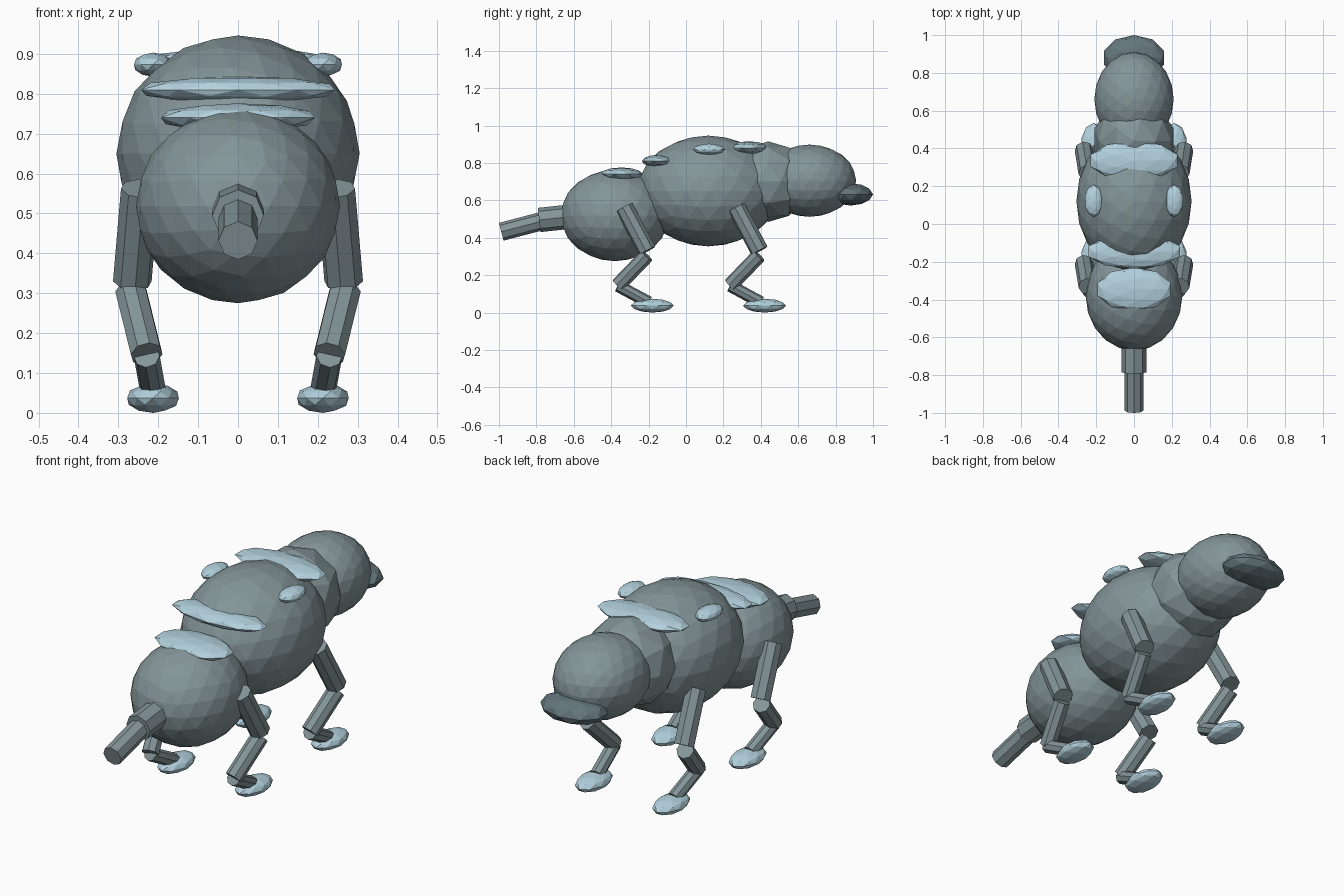
import bpy
from mathutils import Vector

if "Cube" in bpy.data.objects:
    bpy.data.objects.remove(bpy.data.objects["Cube"])


def material(name, rgb):
    m = bpy.data.materials.new(name)
    m.diffuse_color = (*rgb, 1)
    m.use_nodes = True
    m.node_tree.nodes["Principled BSDF"].inputs["Base Color"].default_value = m.diffuse_color
    return m


GREY = material("slate grey", (0.23, 0.30, 0.315))
BLUE = material("pale blue", (0.45, 0.64, 0.73))
DARK = material("dark slate", (0.125, 0.18, 0.20))


def finish(name, mat):
    ob = bpy.context.object
    ob.name = name
    ob.data.materials.append(mat)
    return ob


def blob(name, centre, radii, mat, detail=2):
    """Faceted ellipsoid."""
    bpy.ops.mesh.primitive_ico_sphere_add(subdivisions=detail, radius=1, location=centre)
    ob = finish(name, mat)
    ob.scale = radii
    return ob


def rod(name, start, end, radius, mat):
    """Eight-sided cylinder between two points."""
    a, b = Vector(start), Vector(end)
    bpy.ops.mesh.primitive_cylinder_add(vertices=8, radius=radius, depth=(b - a).length,
                                        location=(a + b) / 2)
    ob = finish(name, mat)
    ob.rotation_euler = (b - a).to_track_quat('Z', 'Y').to_euler()
    return ob


# Torso, haunches, neck and head
blob("torso", (0, 0.12, 0.65), (0.305, 0.38, 0.296), GREY, 3)
blob("haunches", (0, -0.38, 0.519), (0.256, 0.29, 0.244), GREY, 3)
blob("neck", (0, 0.44, 0.70), (0.22, 0.22, 0.215), GREY)
blob("head", (0, 0.66, 0.705), (0.21, 0.25, 0.193), GREY, 3)
blob("beak", (0, 0.88, 0.632), (0.168, 0.12, 0.06), DARK)

# Tail in two steps
rod("tail_base", (0, -0.60, 0.515), (0, -0.785, 0.495), 0.065, GREY)
rod("tail_tip", (0, -0.74, 0.497), (0, -0.988, 0.432), 0.049, GREY)

# Back plates
blob("rear_plate", (0, -0.345, 0.74), (0.203, 0.115, 0.036), BLUE)
blob("middle_plate", (0, -0.145, 0.81), (0.256, 0.092, 0.034), BLUE)
blob("shoulder_plate", (0, 0.335, 0.88), (0.242, 0.105, 0.036), BLUE)

for side, s in (("left", -1), ("right", 1)):
    blob(f"flank_plate_{side}", (s * 0.213, 0.123, 0.873), (0.05, 0.085, 0.03), BLUE)
    # Jointed legs: one pair by the head, one pair by the tail
    for place, dy in (("head_end", 0.0), ("tail_end", -0.6)):
        tag = f"{place}_{side}"
        rod(f"thigh_{tag}", (s * 0.245, 0.27 + dy, 0.562), (s * 0.265, 0.393 + dy, 0.33),
            0.049, GREY)
        rod(f"shin_{tag}", (s * 0.268, 0.39 + dy, 0.305), (s * 0.229, 0.238 + dy, 0.147),
            0.041, GREY)
        rod(f"ankle_{tag}", (s * 0.229, 0.237 + dy, 0.143), (s * 0.213, 0.40 + dy, 0.055),
            0.033, GREY)
        blob(f"foot_{tag}", (s * 0.213, 0.42 + dy, 0.037), (0.068, 0.115, 0.037), BLUE)
